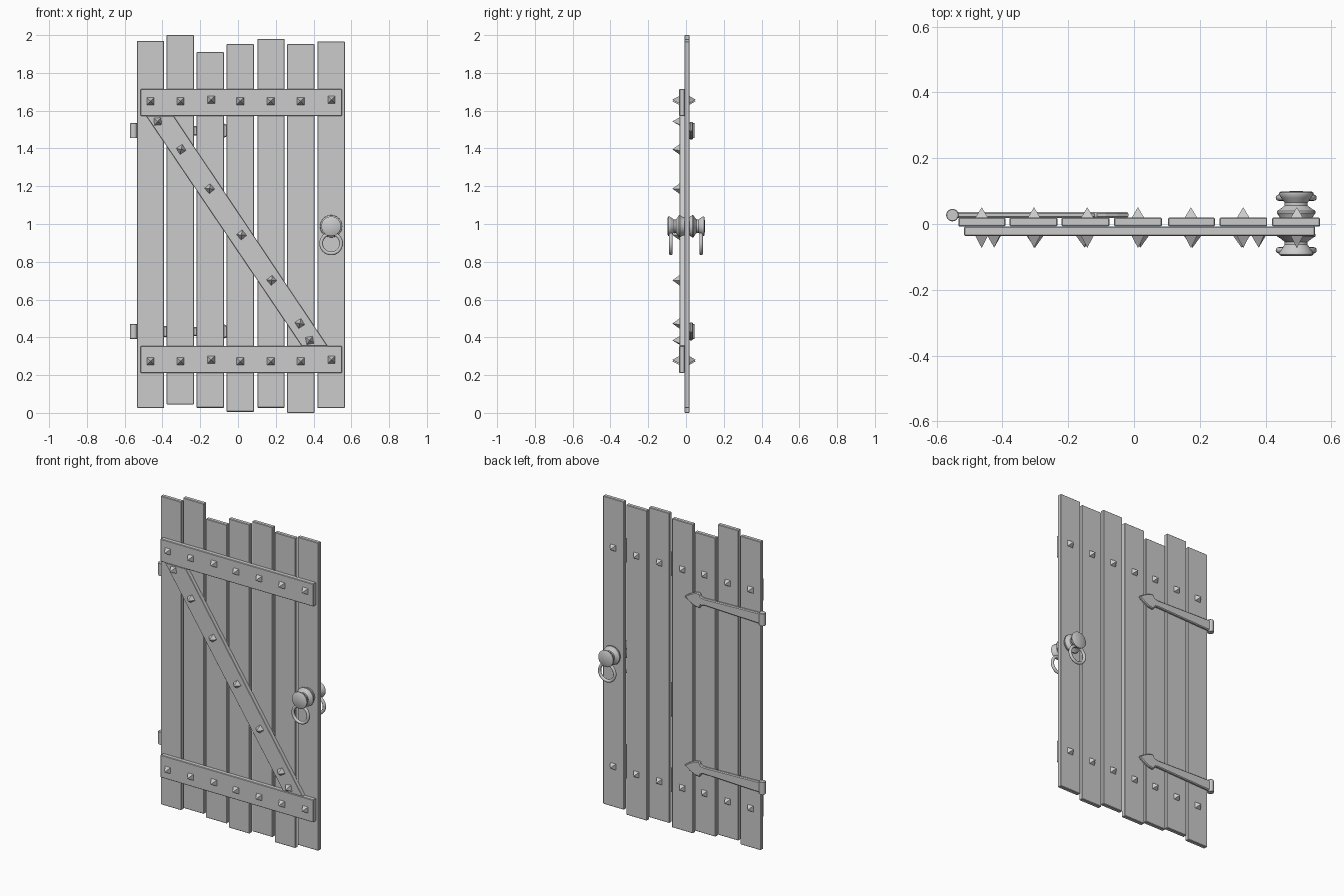
import bpy, bmesh
from math import radians, cos, sin, pi
from mathutils import Matrix, Vector

if "Cube" in bpy.data.objects:
    bpy.data.objects.remove(bpy.data.objects["Cube"])


def finish(name, bm, bevel=0, smooth=False):
    bmesh.ops.recalc_face_normals(bm, faces=bm.faces)
    me = bpy.data.meshes.new(name)
    bm.to_mesh(me)
    bm.free()
    ob = bpy.data.objects.new(name, me)
    bpy.context.collection.objects.link(ob)
    if bevel:
        m = ob.modifiers.new("bevel", "BEVEL")
        m.width = bevel
        m.segments = 1
    if smooth:
        bpy.ops.object.select_all(action='DESELECT')
        ob.select_set(True)
        bpy.context.view_layer.objects.active = ob
        bpy.ops.object.shade_smooth_by_angle(angle=radians(35))
    return ob


def slab(name, outline, y0, y1, bevel=0.003):
    """Extrude an (x, z) outline from y0 to y1."""
    bm = bmesh.new()
    face = bm.faces.new([bm.verts.new((x, y0, z)) for x, z in outline])
    ext = bmesh.ops.extrude_face_region(bm, geom=[face])
    vs = [g for g in ext["geom"] if isinstance(g, bmesh.types.BMVert)]
    bmesh.ops.translate(bm, vec=(0, y1 - y0, 0), verts=vs)
    return finish(name, bm, bevel)


def box(name, x0, x1, y0, y1, z0, z1):
    return slab(name, [(x0, z0), (x1, z0), (x1, z1), (x0, z1)], y0, y1)


def stud(name, x, z, y, side, turn=0, height=0.037):
    """Four-sided nail head pointing along side * y."""
    bm = bmesh.new()
    bmesh.ops.create_cone(bm, cap_ends=True, segments=4, radius1=0.027, radius2=0,
                          depth=height, matrix=Matrix.Translation((0, 0, height / 2))
                          @ Matrix.Rotation(radians(45 + turn), 4, 'Z'))
    bmesh.ops.transform(bm, verts=bm.verts, matrix=Matrix.Translation((x, y, z))
                        @ Matrix.Rotation(radians(-90 * side), 4, 'X'))
    return finish(name, bm)


BACK, FACE, BEAM = 0.019, -0.007, -0.036

# Planks: left, right, bottom, top
planks = [(-0.534, -0.391, 0.026, 1.97), (-0.378, -0.233, 0.045, 2.0),
          (-0.220, -0.074, 0.027, 1.91), (-0.061, 0.085, 0.006, 1.953),
          (0.103, 0.246, 0.027, 1.98), (0.260, 0.405, 0.0, 1.953),
          (0.420, 0.566, 0.026, 1.967)]
for i, (x0, x1, z0, z1) in enumerate(planks):
    box(f"plank_{i + 1}", x0, x1, FACE, BACK, z0, z1)

# Cross beams and diagonal brace
box("upper_beam", -0.516, 0.55, BEAM, FACE, 1.572, 1.715)
box("lower_beam", -0.516, 0.55, BEAM, FACE, 0.212, 0.354)
slab("diagonal_brace", [(-0.486, 1.572), (-0.341, 1.572), (0.474, 0.354), (0.338, 0.354)],
     BEAM + 0.002, FACE, 0.002)

# Beam studs, on both faces
stud_x = (-0.463, -0.304, -0.142, 0.012, 0.173, 0.332, 0.495)
for row, z in (("upper", 1.65), ("lower", 0.273)):
    for i, x in enumerate(stud_x):
        dz = 0.008 if i in (2, 6) else 0
        stud(f"{row}_front_stud_{i + 1}", x, z + dz, BEAM, -1)
        stud(f"{row}_back_stud_{i + 1}", x, z + dz, BACK, 1, 0, 0.032)

# Brace studs
brace = [(-0.425, 1.543, 5), (-0.301, 1.395, 33), (-0.15, 1.187, 40), (0.019, 0.942, 40),
         (0.178, 0.702, 40), (0.327, 0.473, 33), (0.379, 0.384, 10)]
for i, (x, z, turn) in enumerate(brace):
    stud(f"brace_stud_{i + 1}", x, z, BEAM + 0.001, -1, turn)

# Strap hinges with spear tips and barrels
half = [(-0.545, 0.034), (-0.34, 0.028), (-0.15, 0.022), (-0.128, 0.027),
        (-0.118, 0.048), (-0.085, 0.043), (-0.05, 0.026)]
for name, z in (("upper", 1.494), ("lower", 0.431)):
    outline = ([(x, z - h) for x, h in half] + [(-0.013, z)]
               + [(x, z + h) for x, h in reversed(half)])
    slab(f"{name}_hinge_strap", outline, BACK - 0.001, 0.037, 0.005)
    bm = bmesh.new()
    bmesh.ops.create_cone(bm, cap_ends=True, segments=20, radius1=0.019, radius2=0.019,
                          depth=0.08, matrix=Matrix.Translation((-0.552, 0.027, z)))
    finish(f"{name}_hinge_barrel", bm, 0.002, True)

# Knobs with ring pulls on both faces
profile = [(0.0, 0.0), (0.046, 0.0), (0.049, 0.018), (0.059, 0.033), (0.058, 0.039),
           (0.048, 0.045), (0.035, 0.055), (0.035, 0.064), (0.045, 0.078),
           (0.052, 0.088), (0.052, 0.094), (0.046, 0.098), (0.0, 0.099)]
KX, KZ = 0.493, 0.988
for name, s in (("back", 1), ("front", -1)):
    bm = bmesh.new()
    vs = [bm.verts.new((r, s * y, 0)) for r, y in profile]
    edges = [bm.edges.new(p) for p in zip(vs, vs[1:])]
    bmesh.ops.spin(bm, geom=vs + edges, cent=(0, 0, 0), axis=(0, 1, 0),
                   angle=2 * pi, steps=32)
    bmesh.ops.remove_doubles(bm, verts=bm.verts, dist=0.0001)
    bmesh.ops.translate(bm, verts=bm.verts, vec=(KX, 0.001, KZ))
    finish(f"{name}_knob", bm, 0, True)
    bpy.ops.mesh.primitive_torus_add(location=(KX, s * 0.08, 0.897), rotation=(pi / 2, 0, 0),
                                     major_radius=0.053, minor_radius=0.0095,
                                     major_segments=32, minor_segments=12)
    bpy.context.object.name = f"{name}_ring_pull"
    bpy.ops.object.shade_smooth_by_angle(angle=radians(60))
